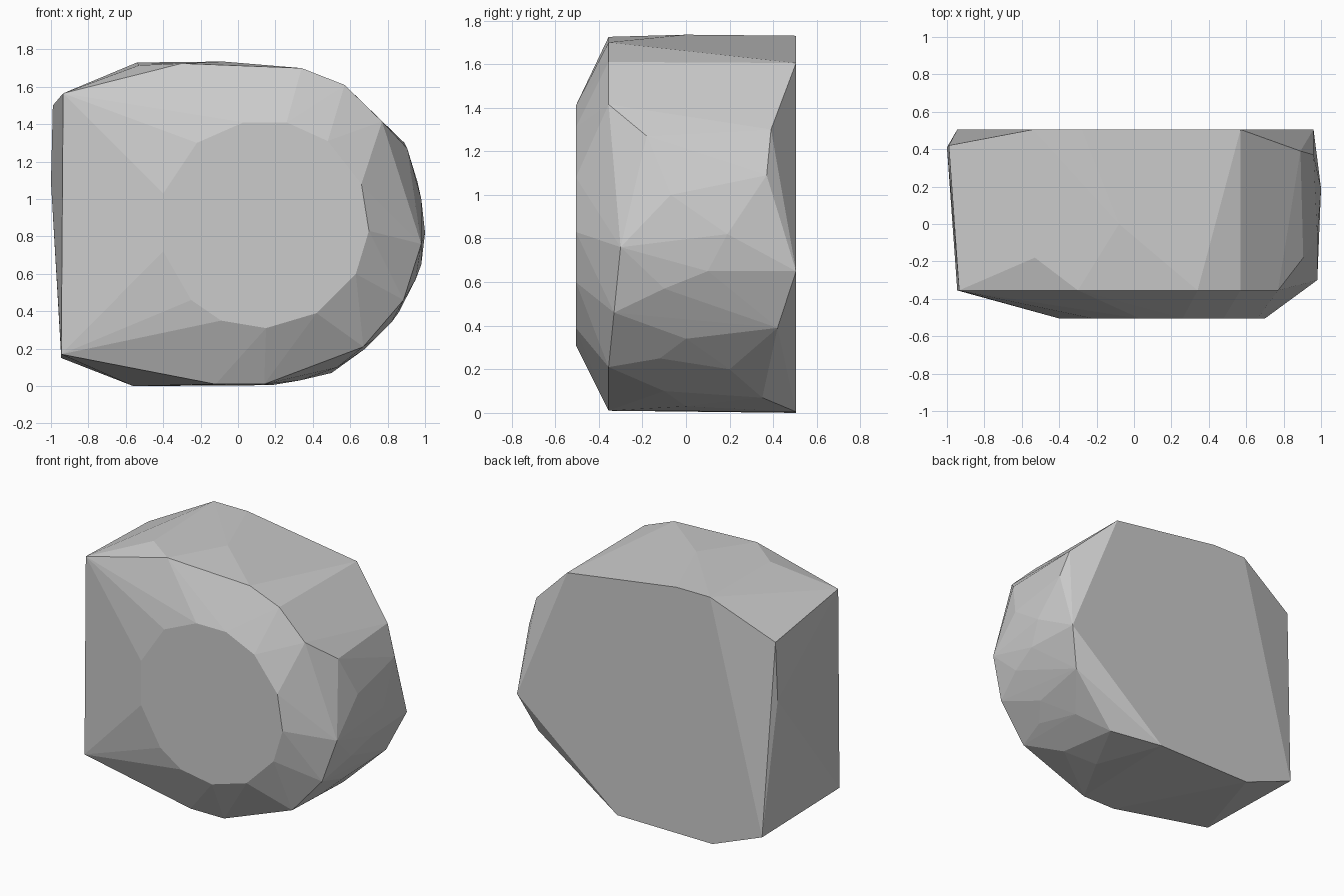
import bpy
import bmesh
import math

# Remove the default cube only
default_cube = bpy.data.objects.get("Cube")
if default_cube:
    bpy.data.objects.remove(default_cube, do_unlink=True)


def make_material(name, color):
    material = bpy.data.materials.new(name)
    material.use_nodes = True
    material.diffuse_color = color
    shader = material.node_tree.nodes["Principled BSDF"]
    shader.inputs["Base Color"].default_value = color
    return material


def ring_at(depth, outline):
    """Place an (x, z) outline on the plane y = depth."""
    return [(x, depth, z) for x, z in outline]


def faceted_hull(name, points, material):
    """Wrap the cross-sections in a convex, flat-faced shell."""
    bm = bmesh.new()
    for point in points:
        bm.verts.new(point)
    result = bmesh.ops.convex_hull(bm, input=bm.verts[:], use_existing_faces=False)
    unused = set(result["geom_interior"]) | set(result["geom_unused"])
    loose = [item for item in unused if isinstance(item, bmesh.types.BMVert)]
    bmesh.ops.delete(bm, geom=loose, context="VERTS")
    # Merge coplanar triangles into clean facets
    bmesh.ops.dissolve_limit(bm, angle_limit=math.radians(1),
                             verts=bm.verts[:], edges=bm.edges[:])
    bmesh.ops.recalc_face_normals(bm, faces=bm.faces[:])
    mesh = bpy.data.meshes.new(name)
    bm.to_mesh(mesh)
    bm.free()
    mesh.materials.append(material)
    rock = bpy.data.objects.new(name, mesh)
    bpy.context.collection.objects.link(rock)
    return rock


# Flat polygon on the front
front_facet = ring_at(-.505, [
    (-.4, 1.03), (-.22, 1.3), (.03, 1.41), (.26, 1.41), (.48, 1.31),
    (.66, 1.08), (.7, .83), (.63, .6), (.42, .39), (.15, .31),
    (-.09, .35), (-.25, .46), (-.4, .72)])

# Shoulder where the front bevel meets the sides
shoulder = ring_at(-.355, [
    (-.935, 1.565), (-.3, 1.725), (.34, 1.7), (.57, 1.61), (.77, 1.415),
    (.67, .21), (.14, .01), (-.12, .01), (-.945, .17)])

# Chipped vertices around the rounded side and the top
rounded_side = [
    (.98, -.3, .76), (.885, -.33, .46), (.905, -.18, 1.27),
    (.98, -.07, 1), (1, .19, .82), (.98, .1, .65), (.95, -.1, .57),
    (.82, 0, .34), (.73, -.12, .25), (.68, .2, .2), (.53, -.1, .1),
    (.5, .35, .07), (.33, 0, .03),
    (-.53, -.18, 1.715), (-.08, 0, 1.735)]

# Chamfer in front of the back face
back_chamfer = [
    (.89, .39, 1.3), (.96, .37, 1.09), (.857, .42, .39),
    (-.99, .42, 1.5), (-1, .41, 1.09)]

# Large flat back face
back_facet = ring_at(.505, [
    (-.54, 1.73), (-.28, 1.73), (.57, 1.605), (.96, .65),
    (.18, .005), (-.56, 0), (-.945, .15)])

stone_grey = make_material("stone grey", (.6, .6, .6, 1))
faceted_hull("rock", front_facet + shoulder + rounded_side + back_chamfer + back_facet,
             stone_grey)
